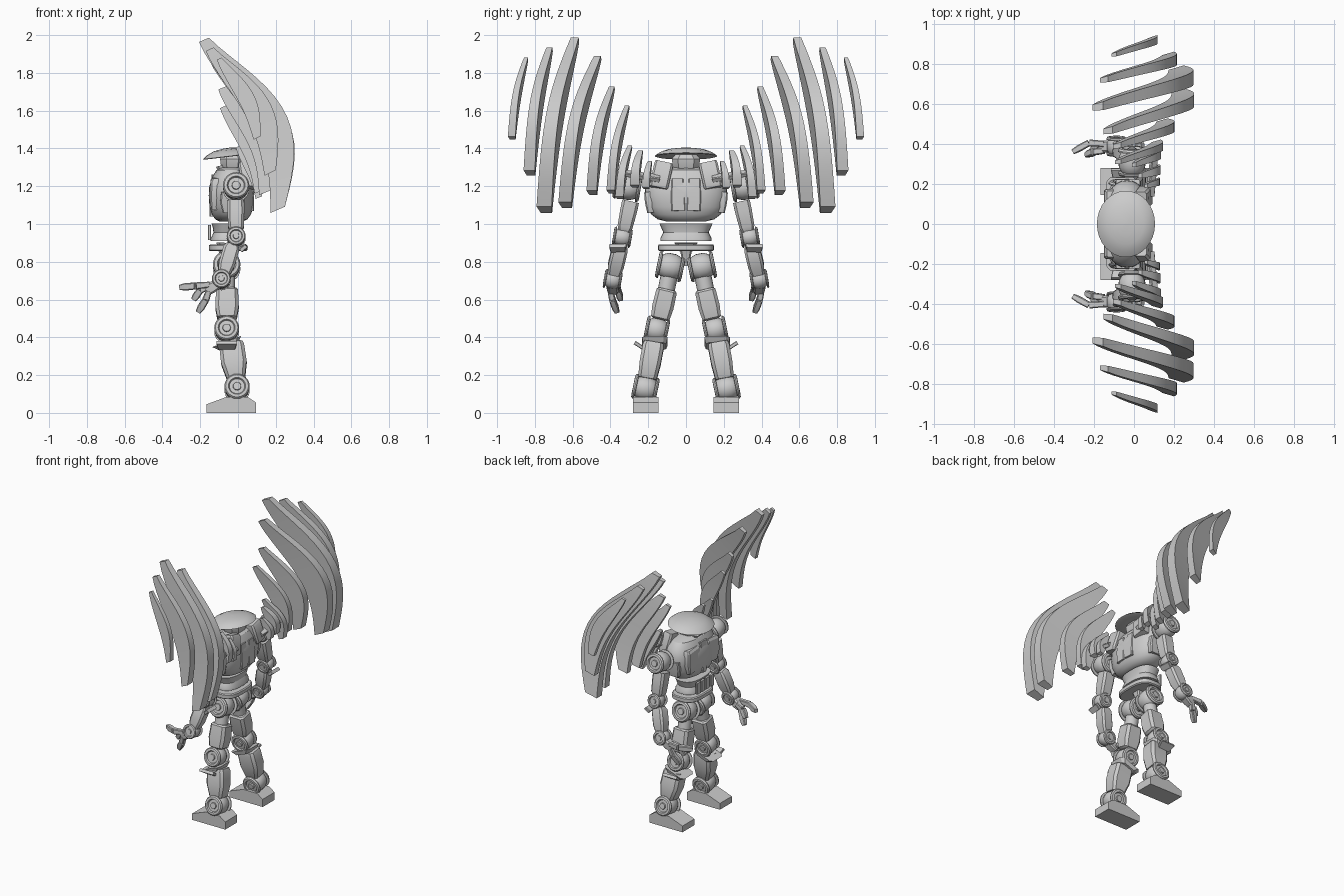
import bpy, bmesh, math
from mathutils import Vector as V

grey = bpy.data.materials.new("light_grey_metal")
grey.diffuse_color = (0.6, 0.6, 0.6, 1)


def loft(name, rings, mirror=True):
    """Skin a list of equal-length point rings, cap the ends, mirror across y."""
    bm = bmesh.new()
    vs = [[bm.verts.new(p) for p in r] for r in rings]
    n = len(vs[0])
    for a, b in zip(vs, vs[1:]):
        for i in range(n):
            j = (i + 1) % n
            bm.faces.new((a[i], a[j], b[j], b[i]))
    bm.faces.new(vs[0][::-1])
    bm.faces.new(vs[-1])
    bmesh.ops.recalc_face_normals(bm, faces=bm.faces)
    me = bpy.data.meshes.new(name)
    bm.to_mesh(me)
    bm.free()
    me.materials.append(grey)
    ob = bpy.data.objects.new(name, me)
    bpy.context.collection.objects.link(ob)
    if mirror:
        m = ob.modifiers.new("mirror", 'MIRROR')
        m.use_axis = (False, True, False)
        m.use_mirror_merge = False
    return ob


def lathe(name, c, axis, profile, n=24, mirror=True):
    """Revolve (radius, offset) pairs about an axis through c."""
    d = V(axis).normalized()
    u = d.orthogonal().normalized()
    w = d.cross(u)
    loft(name, [[V(c) + d * o + (u * math.cos(2 * math.pi * i / n) + w * math.sin(2 * math.pi * i / n)) * r
                 for i in range(n)] for r, o in profile], mirror)


def bar(name, p, q, sections, mirror=True, ch=0.3):
    """Chamfered bar from p to q; sections are (fraction, half x, half y)."""
    p, q = V(p), V(q)
    d = (q - p).normalized()
    Y = V((0, 1, 0))
    Y = (Y - d * Y.dot(d)).normalized()
    X = Y.cross(d)
    rings = []
    for s, a, b in sections:
        k = ch * min(a, b)
        oct_ = [(a, b - k), (a - k, b), (k - a, b), (-a, b - k), (-a, k - b), (k - a, -b), (a - k, -b), (a, k - b)]
        rings.append([p.lerp(q, s) + X * x + Y * y for x, y in oct_])
    loft(name, rings, mirror)


def oval(cx, z, rx, ry, e=2.0, tilt=0.0, n=32):
    """Superellipse ring at height z, tilted front to back."""
    out = []
    for i in range(n):
        c, s = math.cos(2 * math.pi * i / n), math.sin(2 * math.pi * i / n)
        x = math.copysign(abs(c) ** (2 / e), c) * rx
        y = math.copysign(abs(s) ** (2 / e), s) * ry
        out.append((cx + x, y, z + x * tilt))
    return out


def joint(name, c, axis, r, w):
    """Round joint barrel with a ringed hub at each end."""
    half = [(r * .2, w * 1.15), (r * .3, w * 1.15), (r * .33, w), (r * .6, w), (r * .68, w * 1.18), (r * .9, w * 1.15),
            (r, w), (r, w * .88), (r * .75, w * .84), (r * .8, w * .76), (r * .95, w * .35)]
    lathe(name, c, axis, half + [(a, -b) for a, b in reversed(half)])


# hat and head
loft("hat", [oval(-.04, 1.362, .07, .08, 2, .12), oval(-.04, 1.357, .135, .155, 2, .12), oval(-.04, 1.36, .145, .166, 2, .12),
             oval(-.04, 1.378, .125, .14, 2, .12), oval(-.04, 1.393, .09, .1, 2, .1), oval(-.038, 1.401, .045, .05, 2, .07),
             oval(-.035, 1.404, .01, .01)], False)
bar("head", (-.03, 0, 1.27), (-.03, 0, 1.37), [(0, .04, .05), (.35, .06, .07), (.75, .065, .075), (1, .05, .055)], False, .5)
bar("face_mask", (-.055, 0, 1.25), (-.075, 0, 1.315), [(0, .02, .035), (1, .045, .05)], False)
lathe("neck", (-.03, 0, 1.2), (0, 0, 1), [(.06, 0), (.055, .09)], 16, False)

# torso shell and its armour plates
loft("torso", [oval(-.035, z, rx, ry, 2.3) for z, rx, ry in
               [(1.012, .06, .10), (1.025, .085, .15), (1.05, .103, .183), (1.09, .116, .206), (1.15, .12, .218),
                (1.2, .117, .216), (1.25, .1, .2), (1.285, .08, .165), (1.3, .05, .1)]], False)
bar("back_shoulder_plate", (.06, .145, 1.19), (.035, .115, 1.325), [(0, .028, .046), (.1, .035, .05), (.9, .035, .05), (1, .028, .046)])
bar("back_plate", (.07, .04, 1.07), (.06, .045, 1.24), [(0, .015, .036), (.5, .02, .038), (1, .015, .03)])
bar("chest_plate", (-.122, .095, 1.08), (-.115, .11, 1.245), [(0, .02, .06), (.4, .03, .075), (.9, .03, .065), (1, .02, .055)])
bar("chest_centre", (-.135, 0, 1.04), (-.12, 0, 1.26), [(0, .015, .02), (.5, .022, .03), (1, .02, .04)], False)
bar("side_plate", (-.03, .185, 1.06), (-.03, .2, 1.17), [(0, .05, .02), (.5, .065, .025), (1, .06, .022)])

# waist and pelvis
loft("waist", [oval(-.055, z, rx, ry, 2.6) for z, rx, ry in
               [(.91, .09, .135), (.925, .088, .135), (.955, .075, .12), (.99, .08, .135), (1.002, .085, .14)]], False)
for y in (.025, .075):
    bar("belly_strip", (-.15, y, .915), (-.15, y, .995), [(0, .008, .02), (1, .008, .02)])
loft("belt", [oval(-.052, z, rx, ry, 3) for z, rx, ry in
              [(.856, .095, .14), (.862, .102, .148), (.886, .102, .148), (.892, .095, .143)]], False)
bar("pelvis", (-.06, 0, .78), (-.055, 0, .9), [(0, .03, .015), (.6, .045, .03), (1, .06, .06)], False)

# legs
leg_axis = (0, .97, .2)
joint("hip_joint", (-.06, .083, .775), leg_axis, .073, .06)
lathe("thigh_neck", (-.06, .09, .72), (0, .2, -.97), [(.045, 0), (.045, .08)], 16)
bar("thigh", (-.058, .1, .655), (-.058, .138, .495),
    [(0, .05, .045), (.06, .058, .055), (.6, .062, .057), (.95, .052, .05), (1, .04, .04)])
joint("knee_joint", (-.06, .155, .44), leg_axis, .066, .052)
bar("knee_guard", (-.05, .165, .352), (-.06, .165, .378), [(0, .055, .06), (1, .082, .068)])
bar("knee_flare", (-.06, .225, .342), (-.06, .272, .372), [(0, .045, .01), (1, .055, .01)])
bar("shin", (-.035, .17, .37), (-.01, .205, .18),
    [(0, .06, .05), (.1, .066, .056), (.55, .068, .056), (.95, .05, .05), (1, .045, .045)])
joint("ankle_joint", (-.005, .215, .13), leg_axis, .067, .056)
foot = [(-.168, 0), (.095, 0), (.095, .055), (.05, .085), (-.06, .085), (-.168, .045)]
loft("foot", [[(x, y, z) for x, z in foot] for y in (.145, .28)])

# arms
arm_axis = (0, .98, .17)
joint("shoulder_joint", (-.01, .31, 1.195), arm_axis, .07, .06)
bar("upper_arm", (-.012, .293, 1.12), (-.01, .328, .96),
    [(0, .045, .045), (.3, .045, .045), (.85, .042, .04), (1, .03, .03)])
joint("elbow_joint", (-.01, .337, .93), arm_axis, .05, .042)
bar("elbow_flare", (.015, .36, .86), (.045, .362, .885), [(0, .012, .04), (1, .012, .045)])
bar("forearm", (-.03, .345, .89), (-.075, .382, .735),
    [(0, .03, .032), (.15, .043, .042), (.7, .043, .042), (1, .032, .034)])
joint("wrist_joint", (-.088, .388, .705), arm_axis, .05, .04)
bar("palm", (-.1, .39, .69), (-.165, .385, .645), [(0, .028, .028), (.6, .03, .03), (1, .024, .024)])

# fingers, two segments each
for a, b, c in [((-.15, .4, .68), (-.225, .405, .672), (-.305, .36, .665)),
                ((-.155, .4, .645), (-.17, .39, .6), (-.21, .365, .535)),
                ((-.15, .365, .67), (-.2, .36, .65), (-.235, .345, .6))]:
    bar("finger_base", a, b, [(0, .015, .015), (.95, .019, .017)])
    bar("finger_tip", b, c, [(0, .018, .016), (.6, .02, .017), (1, .014, .013)])


# wings: crescent blades leaning outward toward the bottom
def blade(tip, end, bulge, width, thick, n=16):
    tip, end = V(tip), V(end)
    d = V((end.x - tip.x, 0, end.z - tip.z)).normalized()
    side = V((-d.z, 0, d.x))
    rings = []
    for i in range(n + 1):
        s = i / n
        c = tip.lerp(end, s) + side * bulge * math.sin(math.pi * s ** 1.25)
        c.y += .13 * abs(end.y - tip.y) * math.sin(math.pi * s)
        w = width * (.15 + .07 * s + .3 * math.sin(math.pi * s))
        t = thick * (.26 + .24 * s ** .6)
        o = V((0, 1, 0))
        lean = .015 * w / .1
        rings.append([c + side * w + o * (t + lean), c - side * w + o * (t * .75 - lean),
                      c - side * w - o * (t * .75 + lean), c + side * w - o * (t - lean)])
    loft("wing_blade", rings)


for tip, end, bulge, width, thick in [
        ((-.10, .845, 1.875), (.10, .92, 1.455), .04, .09, .04),
        ((-.15, .72, 1.925), (.17, .825, 1.27), .09, .15, .06),
        ((-.18, .585, 1.975), (.21, .745, 1.075), .15, .19, .08),
        ((-.13, .465, 1.88), (.22, .635, 1.10), .14, .17, .07),
        ((-.085, .39, 1.72), (.14, .495, 1.165), .085, .14, .055),
        ((-.08, .31, 1.62), (.11, .395, 1.17), .055, .11, .045),
        ((.0, .295, 1.41), (.11, .35, 1.14), .03, .08, .045),
        ((.03, .24, 1.385), (.11, .27, 1.2), .02, .07, .05),
        ((.06, .19, 1.33), (.11, .21, 1.19), .01, .06, .04)]:
    blade(tip, end, bulge, width, thick)
# wing roots joining the back to the blades
bar("wing_root", (.08, .14, 1.24), (.1, .33, 1.27), [(0, .02, .015), (1, .018, .012)])

# smooth round parts, keep hard edges
bpy.ops.object.select_all(action='SELECT')
bpy.context.view_layer.objects.active = bpy.context.selected_objects[0]
bpy.ops.object.shade_smooth_by_angle(angle=math.radians(30))
